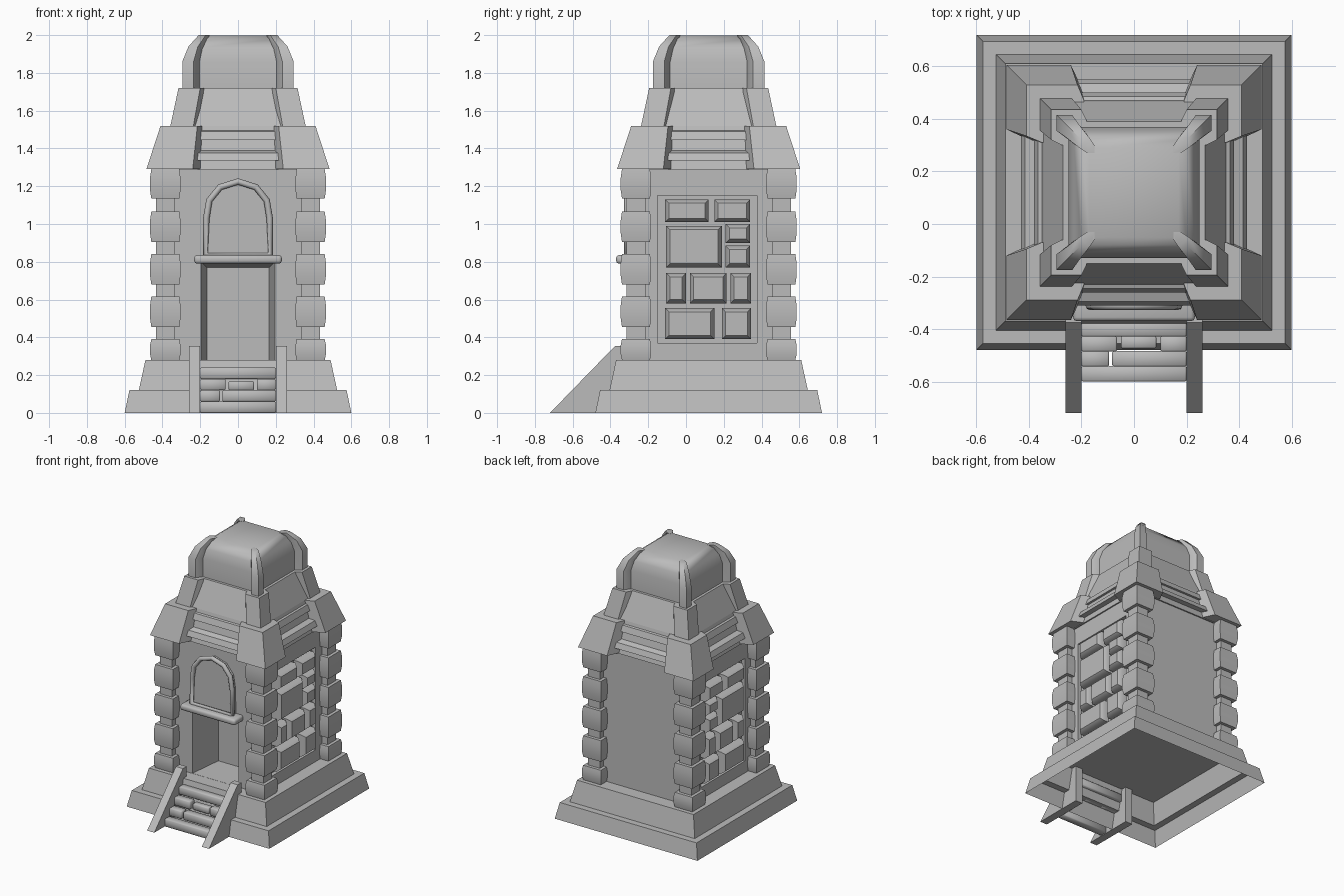
import bpy, bmesh, math
from mathutils import Vector

if "Cube" in bpy.data.objects:
    bpy.data.objects.remove(bpy.data.objects["Cube"], do_unlink=True)

CY = 0.12  # the building is set back behind its stairs
SIDES = (-1, 1)
CORNERS = [(x, y) for x in SIDES for y in SIDES]

stone = bpy.data.materials.new("grey_stone")
stone.use_nodes = True
stone.diffuse_color = (0.5, 0.5, 0.5, 1)
bsdf = stone.node_tree.nodes["Principled BSDF"]
bsdf.inputs["Base Color"].default_value = stone.diffuse_color
bsdf.inputs["Roughness"].default_value = 0.8


def finish(name, bm, smooth=False):
    bmesh.ops.recalc_face_normals(bm, faces=bm.faces)
    mesh = bpy.data.meshes.new(name)
    bm.to_mesh(mesh)
    bm.free()
    ob = bpy.data.objects.new(name, mesh)
    bpy.context.collection.objects.link(ob)
    mesh.materials.append(stone)
    if smooth:
        bpy.ops.object.select_all(action='DESELECT')
        ob.select_set(True)
        bpy.context.view_layer.objects.active = ob
        bpy.ops.object.shade_smooth_by_angle(angle=math.radians(50))
    return ob


def loft(name, rings, smooth=False, open_bottom=False):
    """Skin a stack of equal-sized rings of points and cap the ends."""
    bm = bmesh.new()
    rows = [[bm.verts.new(p) for p in ring] for ring in rings]
    n = len(rows[0])
    for a, b in zip(rows, rows[1:]):
        for i in range(n):
            bm.faces.new((a[i], a[(i + 1) % n], b[(i + 1) % n], b[i]))
    bm.faces.new(rows[-1])
    if not open_bottom:
        bm.faces.new(rows[0])
    return finish(name, bm, smooth)


def square(half, z, cx=0, cy=CY):
    return [(cx - half, cy - half, z), (cx + half, cy - half, z),
            (cx + half, cy + half, z), (cx - half, cy + half, z)]


def stack(name, profile, cx=0, cy=CY, **kw):
    return loft(name, [square(h, z, cx, cy) for h, z in profile], **kw)


def box(name, lo, hi, bevel=0, segments=2):
    bm = bmesh.new()
    bmesh.ops.create_cube(bm, size=1)
    lo, hi = Vector(lo), Vector(hi)
    for v in bm.verts:
        v.co = (lo + hi) / 2 + v.co * (hi - lo)
    if bevel:
        bmesh.ops.bevel(bm, geom=bm.edges[:], offset=bevel, segments=segments,
                        profile=0.5, affect='EDGES')
    return finish(name, bm, smooth=bevel > 0)


def carve(ob, cutter):
    mod = ob.modifiers.new("cut", 'BOOLEAN')
    mod.operation = 'DIFFERENCE'
    mod.solver = 'EXACT'
    mod.object = cutter
    bpy.context.view_layer.objects.active = ob
    bpy.ops.object.modifier_apply(modifier=mod.name)
    bpy.data.objects.remove(cutter, do_unlink=True)


# Hollow stepped plinth
stack("plinth", [(0.6, 0), (0.575, 0.12), (0.525, 0.12), (0.49, 0.28)], open_bottom=True)

# Walls with a doorway niche and sunken side panels
WALL = 0.39
FRONT = CY - WALL
walls = stack("walls", [(WALL, 0.275), (WALL, 1.3)])
door = [[(-w, y, 0.281), (w, y, 0.281), (w, y, top), (-w, y, top)]
        for w, y, top in ((0.197, FRONT - 0.02, 0.8), (0.165, 0, 0.77))]
carve(walls, loft("door_cutter", door))
for s in SIDES:
    a, b = sorted((s * (WALL - 0.03), s * (WALL + 0.1)))
    carve(walls, box("panel_cutter", (a, -0.15, 0.37), (b, 0.375, 1.15)))

# Bulging stones in the side panels: y range, z range
stones = [(-0.11, 0.12, 1.01, 1.13), (0.15, 0.34, 1.01, 1.13),
          (-0.105, 0.19, 0.77, 0.99), (0.21, 0.34, 0.9, 1.0), (0.21, 0.34, 0.77, 0.885),
          (-0.105, 0, 0.58, 0.74), (0.02, 0.215, 0.58, 0.74), (0.235, 0.345, 0.58, 0.74),
          (-0.11, 0.15, 0.39, 0.555), (0.19, 0.345, 0.39, 0.555)]
for s in SIDES:
    for y0, y1, z0, z1 in stones:
        rings = [[(s * x, y0 + i, z0 + i), (s * x, y1 - i, z0 + i),
                  (s * x, y1 - i, z1 - i), (s * x, y0 + i, z1 - i)]
                 for x, i in ((0.35, 0), (0.4, 0), (0.425, 0.02))]
        loft("wall_stone", rings, smooth=True)

# Corner posts with stacked blocks
for sx, sy in CORNERS:
    px, py = sx * 0.385, CY + sy * 0.385
    stack("corner_post", [(0.05, 0.28), (0.05, 1.3)], px, py)
    for z0, z1 in ((0.28, 0.39), (0.455, 0.615), (0.68, 0.84), (0.905, 1.065), (1.135, 1.29)):
        m = (z1 - z0) * 0.3
        stack("corner_block", [(0.074, z0), (0.081, z0 + m), (0.081, z1 - m), (0.074, z1)],
              px, py, smooth=True)

# Arched window: backing plate, rounded frame and sill
half = [(0.172, 0.835), (0.168, 1.03), (0.152, 1.125), (0.095, 1.195)]
arch = half + [(0, 1.225)] + [(-x, z) for x, z in reversed(half)]
loft("window_plate", [[(x, y, z) for x, z in arch] for y in (FRONT + 0.01, FRONT - 0.03)])
curve = bpy.data.curves.new("window_frame", 'CURVE')
curve.dimensions = '3D'
curve.bevel_depth = 0.017
curve.bevel_resolution = 2
line = curve.splines.new('POLY')
line.points.add(len(arch) - 1)
for p, (x, z) in zip(line.points, arch):
    p.co = (x, FRONT - 0.04, z, 1)
line.use_cyclic_u = True
curve.materials.append(stone)
bpy.context.collection.objects.link(bpy.data.objects.new("window_frame", curve))
box("window_sill", (-0.232, FRONT - 0.1, 0.79), (0.232, FRONT + 0.02, 0.835), 0.015)

# Stair cheeks
for s in SIDES:
    side = [(-0.72, 0), (-0.375, 0.355), (-0.33, 0.355), (-0.33, 0)]
    loft("stair_cheek", [[(s * x, y, z) for y, z in side] for x in (0.2, 0.26)])

# Steps, laid as separate bricks
steps = [[(-0.2, 0.2)], [(-0.2, -0.095), (-0.083, 0.2)],
         [(-0.2, -0.065), (-0.05, 0.085), (0.1, 0.2)], [(-0.2, 0.2)]]
for i, row in enumerate(steps):
    y, z = -0.6 + 0.057 * i, 0.06 * i
    for x0, x1 in row:
        drop = 0.012 if len(row) == 3 and x0 < 0 < x1 else 0
        box("step_brick", (x0, y + drop, z), (x1, y + 0.06, z + 0.06 - drop), 0.006, 1)

# Roof core and domed cap
stack("roof_core", [(0.4, 1.285), (0.345, 1.52), (0.27, 1.72)])
stack("dome", [(0.25, 1.7), (0.25, 1.86), (0.232, 1.93), (0.2, 1.98), (0.17, 1.998)], smooth=True)


def corner_ring(sx, sy, z, outer, edge, inner, depth):
    """Corner outline with bevelled returns along both walls."""
    pts = [(outer, outer), (outer, edge), (outer - depth, inner),
           (inner, inner), (inner, outer - depth), (edge, outer)]
    return [(sx * x, CY + sy * y, z) for x, y in pts]


# Roof corner pieces and cap horns: z, outer, edge, inner, depth
corner_parts = {
    "lower_roof_corner": [(1.29, 0.485, 0.24, 0.2, 0.085), (1.52, 0.41, 0.215, 0.19, 0.06)],
    "upper_roof_corner": [(1.51, 0.36, 0.238, 0.2, 0.05), (1.72, 0.315, 0.2, 0.18, 0.04)],
    "cap_horn": [(1.71, 0.295, 0.235, 0.2, 0.05), (1.86, 0.295, 0.235, 0.2, 0.05),
                 (1.94, 0.262, 0.212, 0.18, 0.04), (2.0, 0.208, 0.17, 0.15, 0.03)],
}
for name, levels in corner_parts.items():
    for sx, sy in CORNERS:
        loft(name, [corner_ring(sx, sy, *lv) for lv in levels], smooth=name == "cap_horn")

# Overhanging roof slats on all four sides
for z0, z1, out in ((1.335, 1.375, 0.43), (1.445, 1.49, 0.38), (1.6, 1.64, 0.315)):
    profile = [(out, z0), (out - 0.015, z1), (out - 0.1, z1 + 0.03), (out - 0.1, z0)]
    for k in range(4):
        c, s = round(math.cos(k * math.pi / 2)), round(math.sin(k * math.pi / 2))
        loft("roof_slat", [[(c * t - s * r, CY + s * t + c * r, z) for r, z in profile]
                           for t in (-0.225, 0.225)])
